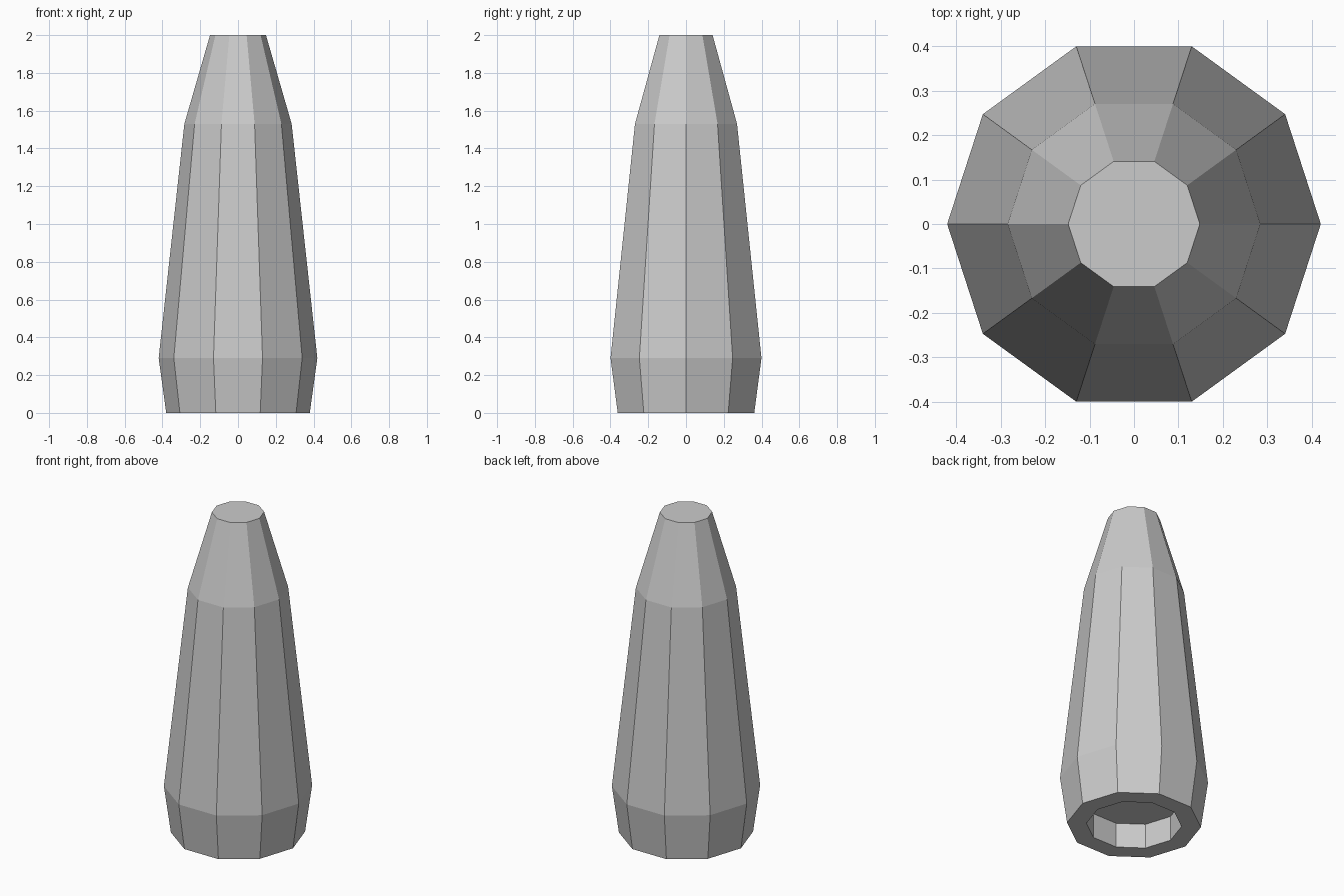
import bpy, bmesh
from math import cos, sin, pi

if "Cube" in bpy.data.objects:
    bpy.data.objects.remove(bpy.data.objects["Cube"])

SIDES = 10

# Profile (radius, height): socket roof, socket rim, then outer wall up to the tip
PROFILE = [(0.27, 0.155), (0.27, 0.0), (0.38, 0.0), (0.42, 0.29), (0.284, 1.53), (0.148, 2.0)]


def ring(bm, radius, z):
    return [bm.verts.new((radius * cos(2 * pi * i / SIDES), radius * sin(2 * pi * i / SIDES), z))
            for i in range(SIDES)]


# Tapered ten-sided body with a shallow socket underneath
bm = bmesh.new()
rings = [ring(bm, r, z) for r, z in PROFILE]
for low, high in zip(rings, rings[1:]):
    for i in range(SIDES):
        j = (i + 1) % SIDES
        bm.faces.new((low[i], low[j], high[j], high[i]))
bm.faces.new(rings[0][::-1])  # socket roof
bm.faces.new(rings[-1])       # flat tip
bmesh.ops.recalc_face_normals(bm, faces=bm.faces)

mesh = bpy.data.meshes.new("tapered_body")
bm.to_mesh(mesh)
bm.free()
bpy.context.collection.objects.link(bpy.data.objects.new("tapered_body", mesh))
